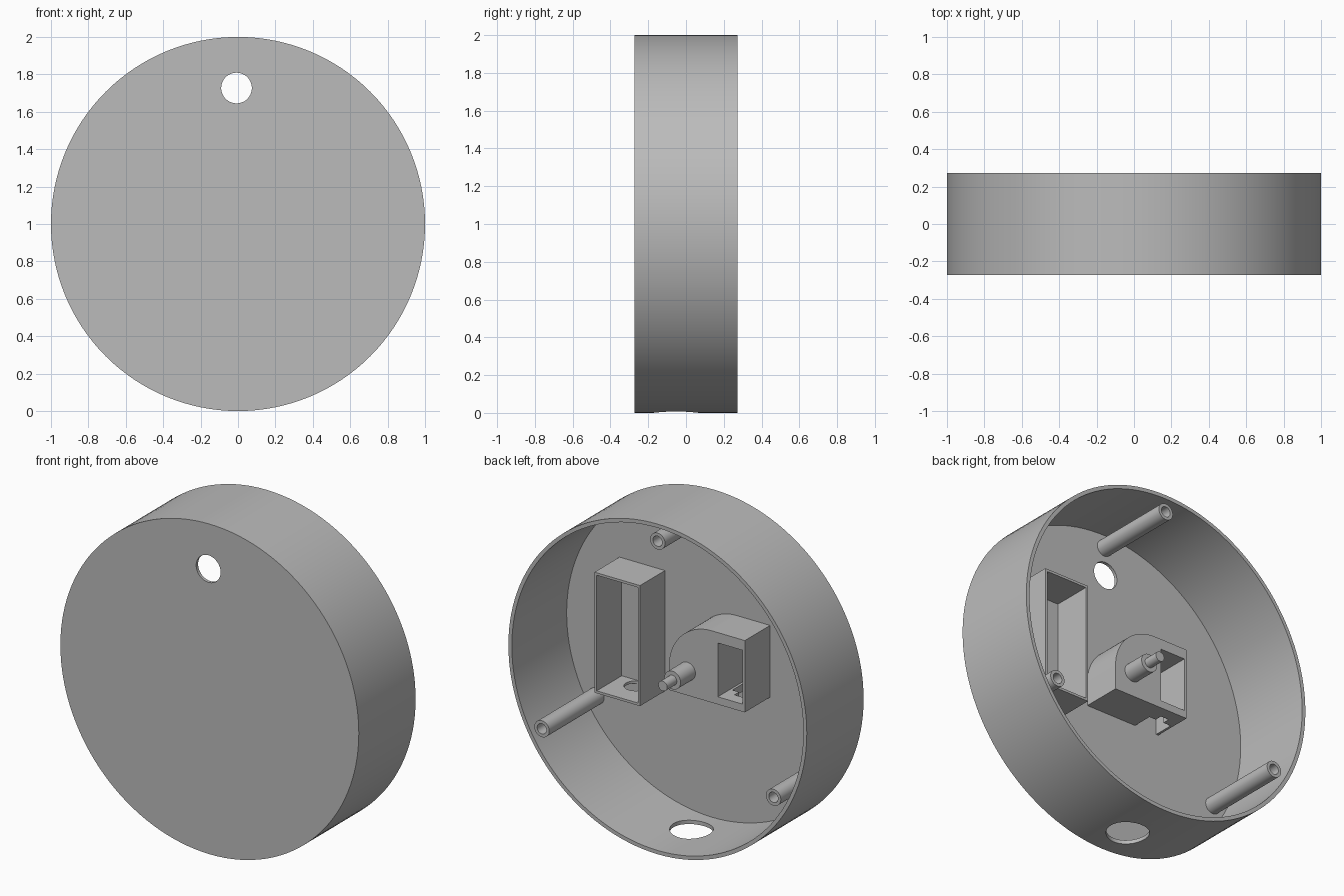
import bpy, bmesh, math
from mathutils import Matrix, Vector

cube = bpy.data.objects.get("Cube")
if cube:
    bpy.data.objects.remove(cube, do_unlink=True)

grey = bpy.data.materials.new("plain grey")
grey.use_nodes = True
GREY = (0.5, 0.5, 0.5, 1)
grey.diffuse_color = GREY
grey.node_tree.nodes["Principled BSDF"].inputs["Base Color"].default_value = GREY

BACK, FRONT = 0.272, -0.272     # rim plane and outer front plane
FLOOR = -0.253                  # inner face of the front plate
ROOT = -0.262                   # parts start slightly inside the plate
AXIS_Z = 1.0


def finish(bm, name):
    bmesh.ops.recalc_face_normals(bm, faces=bm.faces)
    mesh = bpy.data.meshes.new(name)
    bm.to_mesh(mesh)
    bm.free()
    mesh.materials.append(grey)
    obj = bpy.data.objects.new(name, mesh)
    bpy.context.collection.objects.link(obj)
    return obj


def prism(name, outline, y0, y1):
    """Extrude an (x, z) outline, measured from the centre axis, along y."""
    bm = bmesh.new()
    face = bm.faces.new([bm.verts.new((x, y0, z + AXIS_Z)) for x, z in outline])
    out = bmesh.ops.extrude_face_region(bm, geom=[face])
    verts = [v for v in out["geom"] if isinstance(v, bmesh.types.BMVert)]
    bmesh.ops.translate(bm, verts=verts, vec=(0, y1 - y0, 0))
    return finish(bm, name)


def arc(cx, cz, r, a0, a1, n):
    step = math.radians(a1 - a0) / n
    return [(cx + r * math.cos(math.radians(a0) + i * step),
             cz + r * math.sin(math.radians(a0) + i * step)) for i in range(n + 1)]


def rod(name, x, z, r, y0, y1, n=32):
    return prism(name, arc(x, z, r, 0, 360, n)[:-1], y0, y1)


def box(name, x0, x1, y0, y1, z0, z1):
    return prism(name, [(x0, z0), (x1, z0), (x1, z1), (x0, z1)], y0, y1)


def upright_rod(name, x, y, r, z0, z1):
    bm = bmesh.new()
    spot = Matrix.Translation(Vector((x, y, AXIS_Z + (z0 + z1) / 2)))
    bmesh.ops.create_cone(bm, cap_ends=True, segments=48, radius1=r, radius2=r,
                          depth=z1 - z0, matrix=spot)
    return finish(bm, name)


def activate(obj):
    bpy.ops.object.select_all(action='DESELECT')
    obj.select_set(True)
    bpy.context.view_layer.objects.active = obj


def cut(obj, *cutters):
    for cutter in cutters:
        activate(obj)
        mod = obj.modifiers.new("cut", 'BOOLEAN')
        mod.operation = 'DIFFERENCE'
        mod.solver = 'EXACT'
        mod.object = cutter
        bpy.ops.object.modifier_apply(modifier=mod.name)
        bpy.data.objects.remove(cutter, do_unlink=True)


def smooth(obj):
    activate(obj)
    bpy.ops.object.shade_smooth_by_angle(angle=math.radians(30))


# Round open-backed case with a front hole and a cable hole underneath
case = rod("round_case", 0, 0, 1.0, FRONT, BACK, 128)
cut(case,
    rod("case_hollow", 0, 0, 0.977, FLOOR, 0.4, 128),
    rod("front_hole", -0.008, 0.727, 0.082, -0.4, 0, 48),
    upright_rod("cable_hole", 0, -0.053, 0.12, -1.1, -0.9))
smooth(case)

# Three hollow-ended screw posts around the wall
for i, side in enumerate(("top", "right", "left")):
    a = math.radians(90 + 120 * i)
    x, z = 0.896 * math.cos(a), 0.896 * math.sin(a)
    post = rod(side + "_screw_post", x, z, 0.05, ROOT, BACK)
    cut(post, rod("screw_hole", x, z, 0.031, 0.12, 0.4))
    smooth(post)

# Tall battery frame with a wire hole in its lower wall
frame = box("battery_frame", 0.318, 0.623, ROOT, -0.014, -0.297, 0.433)
cut(frame,
    box("frame_hollow", 0.333, 0.608, -0.3, 0.1, -0.282, 0.418),
    upright_rod("wire_hole", 0.47, -0.19, 0.065, -0.35, -0.2))
smooth(frame)

# Motor housing: square block with one rounded upper corner
outline = [(-0.386, -0.146), (0.122, -0.146)] + arc(-0.163, 0.004, 0.285, 0, 90, 24) + [(-0.386, 0.289)]
housing = prism("motor_housing", outline, ROOT, -0.012)
cut(housing,
    box("pocket", -0.371, -0.205, -0.3, 0.1, -0.1, 0.226),
    box("lower_slot", -0.371, -0.22, -0.3, -0.13, -0.2, -0.05),
    box("lower_notch", -0.32, -0.265, -0.2, -0.085, -0.2, -0.05))
smooth(housing)

# Stepped shaft on the centre axis
smooth(rod("shaft_collar", 0, 0, 0.055, -0.03, 0.13))
smooth(rod("shaft_tip", 0, 0, 0.03, 0.12, 0.223))
